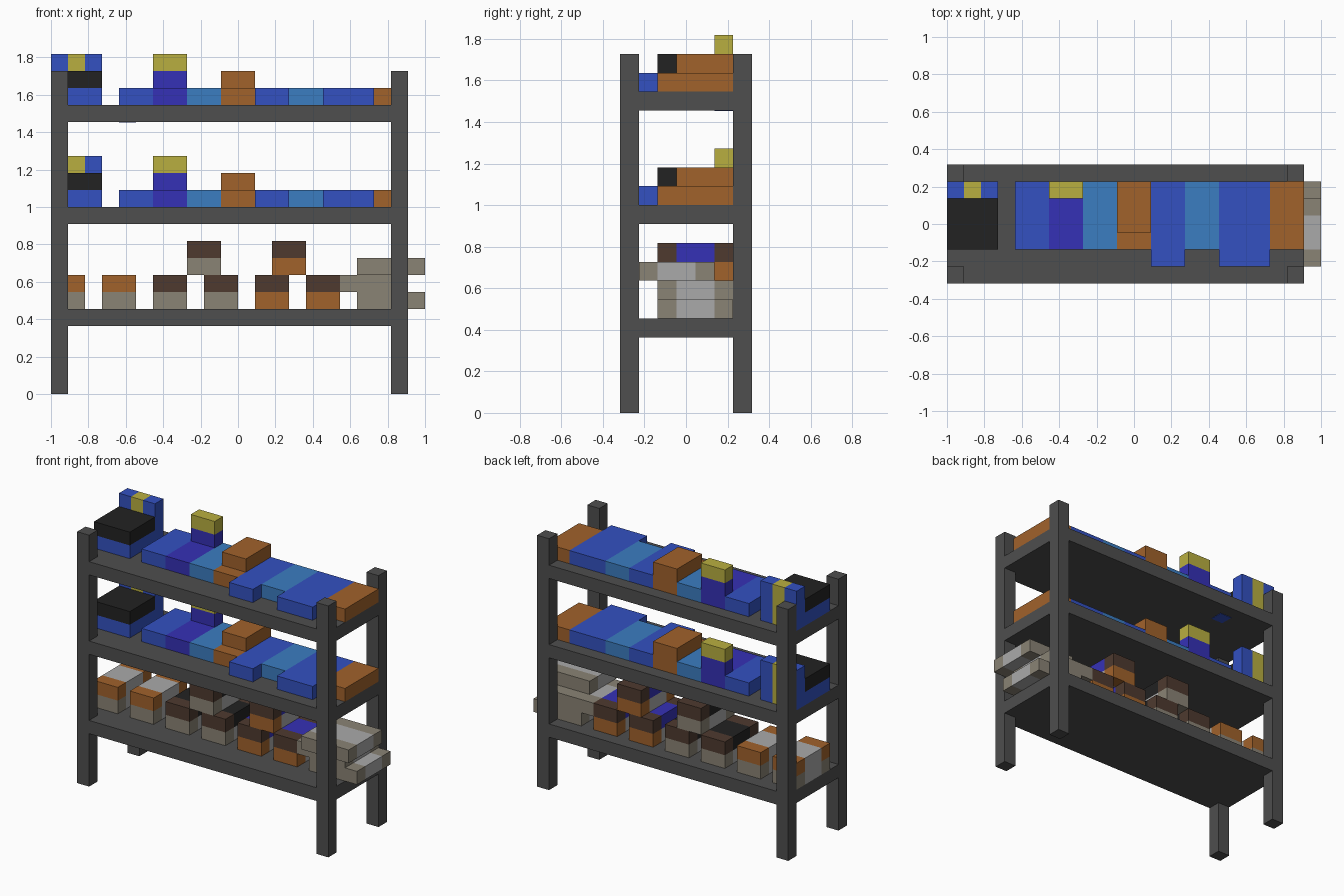
import bpy, bmesh
from mathutils import Matrix, Vector

cube = bpy.data.objects.get("Cube")
if cube:
    bpy.data.objects.remove(cube, do_unlink=True)

U = 1 / 11                       # one grid cell
ORIGIN = Vector((-11, -3.5, 0))  # grid corner in cells


def linear(c):
    c /= 255
    return c / 12.92 if c <= 0.04045 else ((c + 0.055) / 1.055) ** 2.4


def material(name, r, g, b):
    m = bpy.data.materials.new(name)
    color = (linear(r), linear(g), linear(b), 1)
    m.use_nodes = True
    m.node_tree.nodes["Principled BSDF"].inputs["Base Color"].default_value = color
    m.diffuse_color = color
    return m


metal = material("dark grey metal", 78, 78, 78)
blue = material("blue", 51, 81, 193)
sky = material("light blue", 59, 125, 193)
violet = material("violet", 53, 49, 182)
orange = material("orange brown", 161, 98, 43)
yellow = material("yellow", 185, 175, 64)
brown = material("dark brown", 78, 58, 47)
stone = material("stone grey", 138, 131, 117)
pale = material("pale grey", 170, 170, 170)
black = material("black", 34, 34, 34)


def box(name, mat, x, y, z):
    """Box spanning (start, end) grid cells on each axis."""
    lo, hi = Vector((x[0], y[0], z[0])), Vector((x[1], y[1], z[1]))
    bm = bmesh.new()
    bmesh.ops.create_cube(bm, size=1, matrix=Matrix.Diagonal(((hi - lo) * U).to_4d()))
    mesh = bpy.data.meshes.new(name)
    bm.to_mesh(mesh)
    bm.free()
    mesh.materials.append(mat)
    ob = bpy.data.objects.new(name, mesh)
    ob.location = ((lo + hi) / 2 + ORIGIN) * U
    bpy.context.collection.objects.link(ob)
    return ob


def bundle(name, end, middle, x, z, y=2):
    """Two cells wide, four deep, with a band of another colour in the middle."""
    span, level = (x, x + 2), (z, z + 1)
    box(name + "_front_end", end, span, (y, y + 1), level)
    box(name + "_band", middle, span, (y + 1, y + 3), level)
    box(name + "_back_end", end, span, (y + 3, y + 4), level)


# Frame: four posts and three shelves
for side, x in (("right", 0), ("left", 20)):
    for end, y in (("front", 0), ("back", 6)):
        box(f"{end}_{side}_post", metal, (x, x + 1), (y, y + 1), (0, 19))
for name, z in (("lower_shelf", 4), ("middle_shelf", 10), ("upper_shelf", 16)):
    box(name, metal, (0, 21), (0, 7), (z, z + 1))

# Small blue patch on the underside of the upper shelf
box("shelf_patch", blue, (4, 5), (5, 6), (15.97, 16.03))

# Goods repeated on the middle and upper shelves
for tier, z in (("middle", 11), ("upper", 17)):
    low = (z, z + 1)
    # Dark case with an upright striped panel behind it
    box(tier + "_case_base", blue, (0, 3), (2, 5), low)
    box(tier + "_case_lid", black, (0, 3), (2, 5), (z + 1, z + 2))
    for i, mat in enumerate((blue, yellow, blue)):
        box(f"{tier}_panel_stripe_{i + 1}", mat, (i, i + 1), (5, 6), (z, z + 3))
    # Row of low boxes: colour, x start, x end, front cell
    row = ((blue, 4, 6, 2), (violet, 6, 8, 2), (sky, 8, 10, 2), (orange, 10, 12, 2),
           (blue, 12, 14, 1), (sky, 14, 16, 2), (blue, 16, 19, 1), (orange, 19, 21, 2))
    for i, (mat, a, b, front) in enumerate(row):
        box(f"{tier}_low_box_{i + 1}", mat, (a, b), (front, 6), low)
    # Raised parts
    box(tier + "_tower", violet, (6, 8), (5, 6), (z + 1, z + 2))
    box(tier + "_tower_cap", yellow, (6, 8), (5, 6), (z + 2, z + 3))
    box(tier + "_raised_box", orange, (10, 12), (3, 6), (z + 1, z + 2))

# Crates on the lower shelf: x, z, base colour, top colour, top band
crates = ((0, 5, stone, orange, pale), (3, 5, stone, orange, pale),
          (6, 5, stone, brown, black), (9, 5, stone, brown, black),
          (12, 5, orange, brown, violet), (15, 5, orange, brown, violet),
          (8, 7, stone, brown, black), (13, 7, orange, brown, violet))
for i, (x, z, base, top, band) in enumerate(crates):
    bundle(f"crate_{i + 1}_base", base, pale, x, z)
    bundle(f"crate_{i + 1}_top", top, band, x, z + 1)

# Staggered stack of stone bars overhanging the left end
for i, (x, y) in enumerate(((18, 2), (17, 2), (18, 1))):
    for j in range(2):
        bundle(f"stone_bar_{i + 1}_{j + 1}", stone, pale, x + 2 * j, 5 + i, y)
